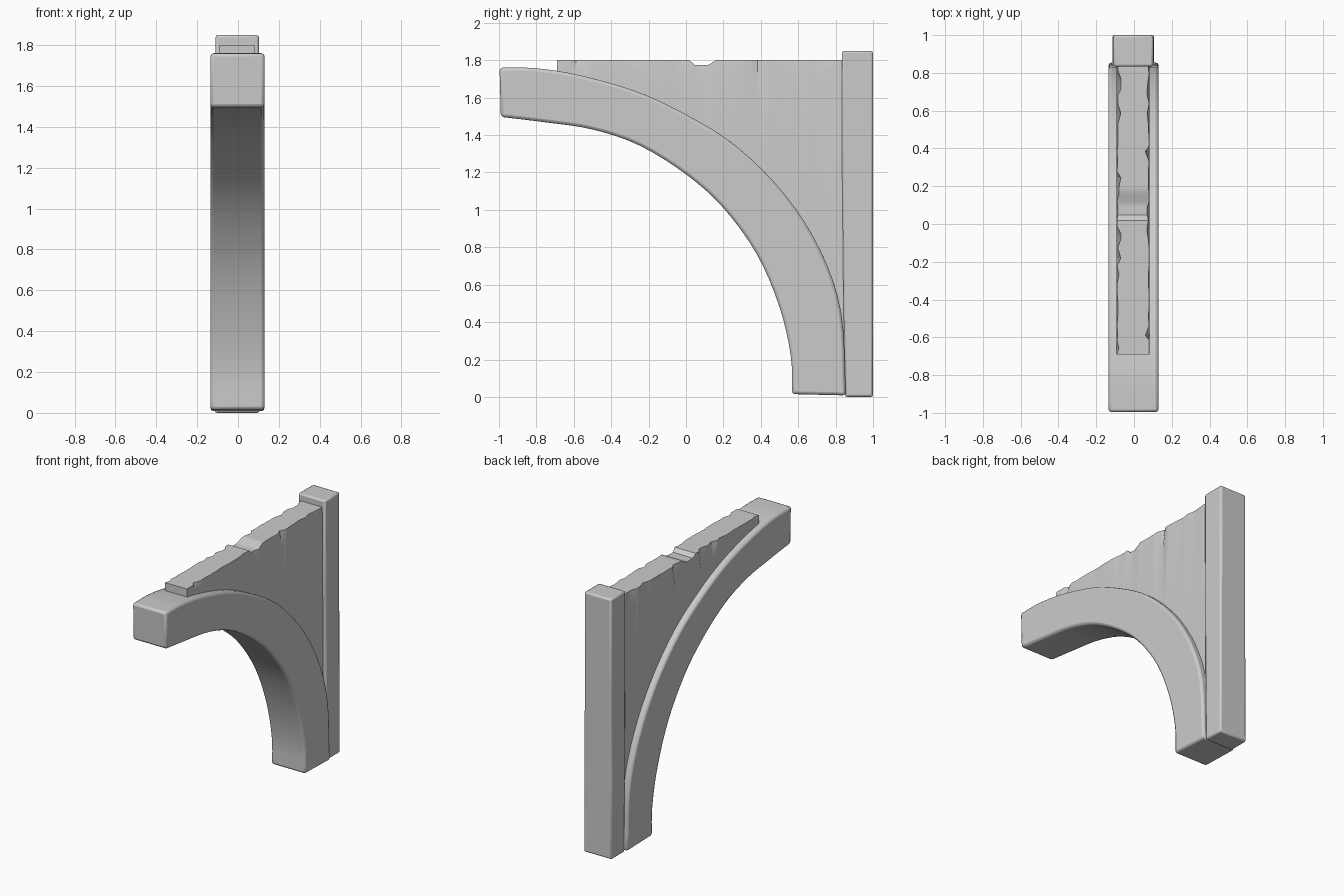
import bpy, bmesh, math, random
from mathutils import Vector

random.seed(4)
if "Cube" in bpy.data.objects:
    bpy.data.objects.remove(bpy.data.objects["Cube"], do_unlink=True)

stone = bpy.data.materials.new("grey stone")
stone.use_nodes = True
GREY = (0.6, 0.6, 0.6, 1)
stone.diffuse_color = GREY
stone.node_tree.nodes["Principled BSDF"].inputs["Base Color"].default_value = GREY


def loft(name, rings, bevel=0.0, angle=30):
    """Skin a list of equal-sized vertex rings, cap both ends, soften the edges."""
    bm = bmesh.new()
    loops = [[bm.verts.new(p) for p in ring] for ring in rings]
    n = len(loops[0])
    for a, b in zip(loops, loops[1:]):
        for i in range(n):
            j = (i + 1) % n
            bm.faces.new((a[i], a[j], b[j], b[i]))
    bm.faces.new(loops[0])
    bm.faces.new(loops[-1])
    bmesh.ops.recalc_face_normals(bm, faces=bm.faces)
    mesh = bpy.data.meshes.new(name)
    bm.to_mesh(mesh)
    bm.free()
    mesh.materials.append(stone)
    obj = bpy.data.objects.new(name, mesh)
    bpy.context.collection.objects.link(obj)
    if bevel:
        mod = obj.modifiers.new("worn edges", "BEVEL")
        mod.width = bevel
        mod.segments = 2
        mod.limit_method = "ANGLE"
        mod.angle_limit = math.radians(40)
    bpy.ops.object.select_all(action="DESELECT")
    obj.select_set(True)
    bpy.context.view_layer.objects.active = obj
    bpy.ops.object.shade_smooth_by_angle(angle=math.radians(angle))
    return obj


def smooth_path(points, steps=4):
    """Catmull-Rom curve through 2D points."""
    pts = [Vector(p) for p in points]
    pts = [2 * pts[0] - pts[1]] + pts + [2 * pts[-1] - pts[-2]]
    out = []
    for a, b, c, d in zip(pts, pts[1:], pts[2:], pts[3:]):
        for k in range(steps):
            t = k / steps
            out.append(0.5 * (2 * b + (c - a) * t + (2 * a - 5 * b + 4 * c - d) * t * t
                              + (3 * b - a - 3 * c + d) * t ** 3))
    return out + [pts[-2]]


# Curved brace: paired (y, z) points along its under and upper edges
under = smooth_path([(-.99, 1.497), (-.75, 1.468), (-.5, 1.43), (-.25, 1.345), (0, 1.19),
                     (.2, 1.01), (.38, .76), (.5, .48), (.56, .22), (.567, .015)])
upper = smooth_path([(-.997, 1.76), (-.8, 1.757), (-.57, 1.72), (-.27, 1.635), (0, 1.51),
                     (.27, 1.34), (.53, 1.08), (.72, .78), (.83, .45), (.855, .008)])
L, R = 0.13, -0.135
loft("curved_brace", [[(R, u.x, u.y), (L, u.x, u.y), (L, o.x, o.y), (R, o.x, o.y)]
                      for u, o in zip(under, upper)], bevel=0.016)


# Upright post, slightly bowed
def post_ring(z, front, swell):
    return [(-.11 - swell, front, z), (.102 + swell, front, z),
            (.102 + swell, 1, z), (-.11 - swell, 1, z)]


loft("upright_post", [post_ring(0, .85, .004), post_ring(.5, .842, .002),
                      post_ring(1.2, .835, 0), post_ring(1.85, .833, 0)], bevel=0.012)


# Infill panel with a chipped top edge
def brace_top(y):
    for a, b in zip(upper, upper[1:]):
        if a.x <= y <= b.x:
            return a.y + (b.y - a.y) * (y - a.x) / (b.x - a.x)
    return upper[-1].y


def panel_ring(y, chip_l, chip_r):
    top = 1.775 if .04 < y < .135 else 1.8
    low = max(brace_top(y) - .08, .05)
    room = top - brace_top(y)

    def chip_start(chip):
        return top - min(room * .8, .02 + chip * 8)
    return [(-.092, y, low), (.082, y, low), (.082, y, chip_start(chip_l)),
            (.08 - chip_l, y, top), (-.09 + chip_r, y, top), (-.092, y, chip_start(chip_r))]


rings, y = [panel_ring(-.69, 0, 0)], -.69
while y < .8:
    y += random.uniform(.025, .06)
    chips = [random.choice((0, 0, .004, .01, .02)) for _ in range(2)]
    rings.append(panel_ring(min(y, .82), *chips))
rings.append(panel_ring(.845, .005, .005))
loft("infill_panel", rings, angle=35)
